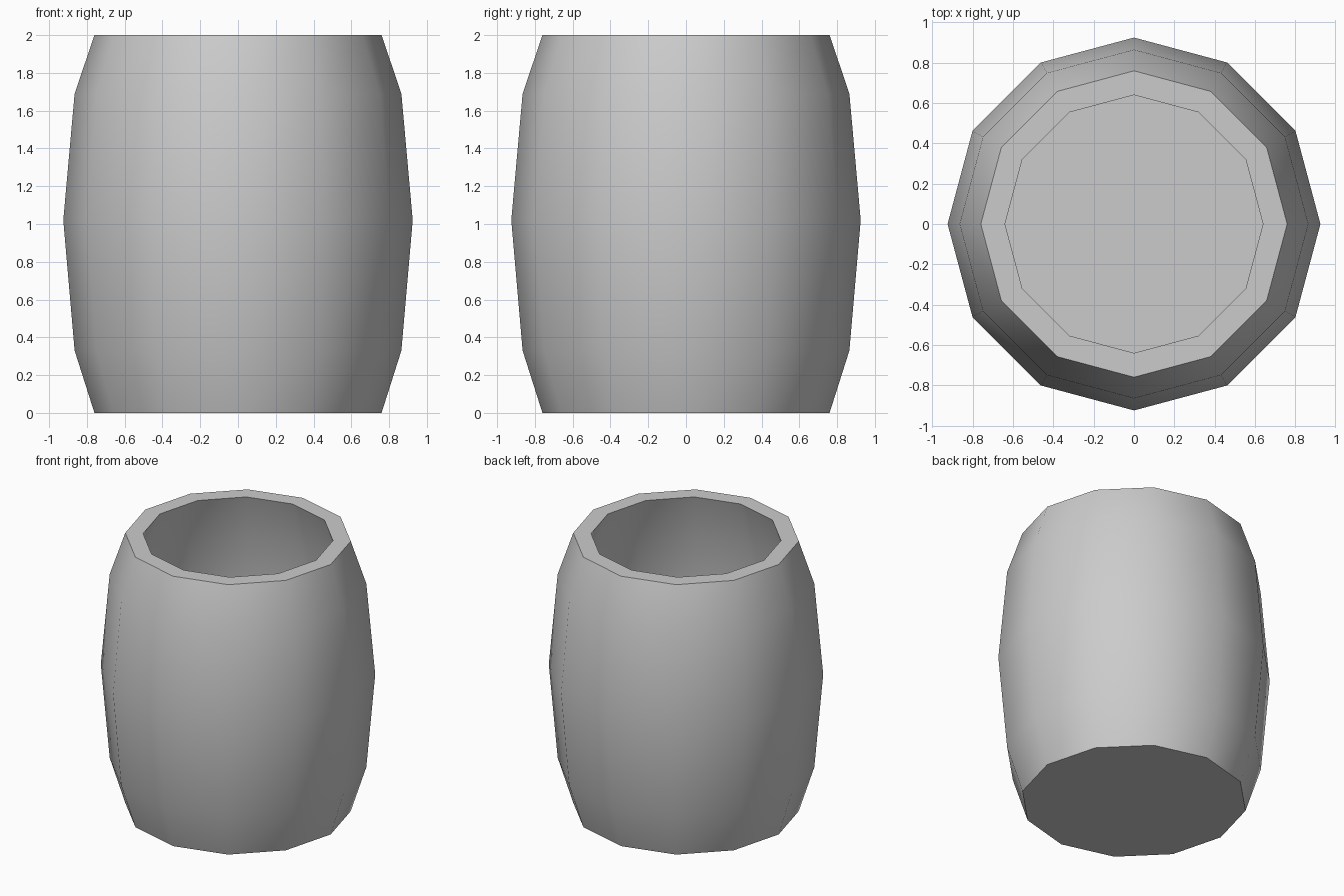
import bpy, bmesh
from math import cos, sin, radians, pi

if "Cube" in bpy.data.objects:
    bpy.data.objects.remove(bpy.data.objects["Cube"])

SIDES = 12
# (radius, height) from outer base, up over the rim, down to inner floor
PROFILE = [(0.76, 0.0), (0.865, 0.33), (0.925, 1.02), (0.865, 1.69), (0.76, 2.0),
           (0.64, 2.0), (0.745, 1.66), (0.805, 1.02), (0.745, 0.36), (0.66, 0.12)]

# Hollow barrel body, lathed from the profile
bm = bmesh.new()
rings = [[bm.verts.new((r * cos(2 * pi * i / SIDES), r * sin(2 * pi * i / SIDES), z))
          for i in range(SIDES)] for r, z in PROFILE]
for a, b in zip(rings, rings[1:]):
    for i in range(SIDES):
        j = (i + 1) % SIDES
        bm.faces.new((a[i], a[j], b[j], b[i]))

# Closed base and inner floor
bm.faces.new(rings[0][::-1])
bm.faces.new(rings[-1])
bmesh.ops.recalc_face_normals(bm, faces=bm.faces)

mesh = bpy.data.meshes.new("barrel_body")
bm.to_mesh(mesh)
bm.free()
barrel = bpy.data.objects.new("barrel_body", mesh)
bpy.context.collection.objects.link(barrel)

# Smooth walls, crisp rim and base
bpy.context.view_layer.objects.active = barrel
barrel.select_set(True)
bpy.ops.object.shade_smooth_by_angle(angle=radians(40))
